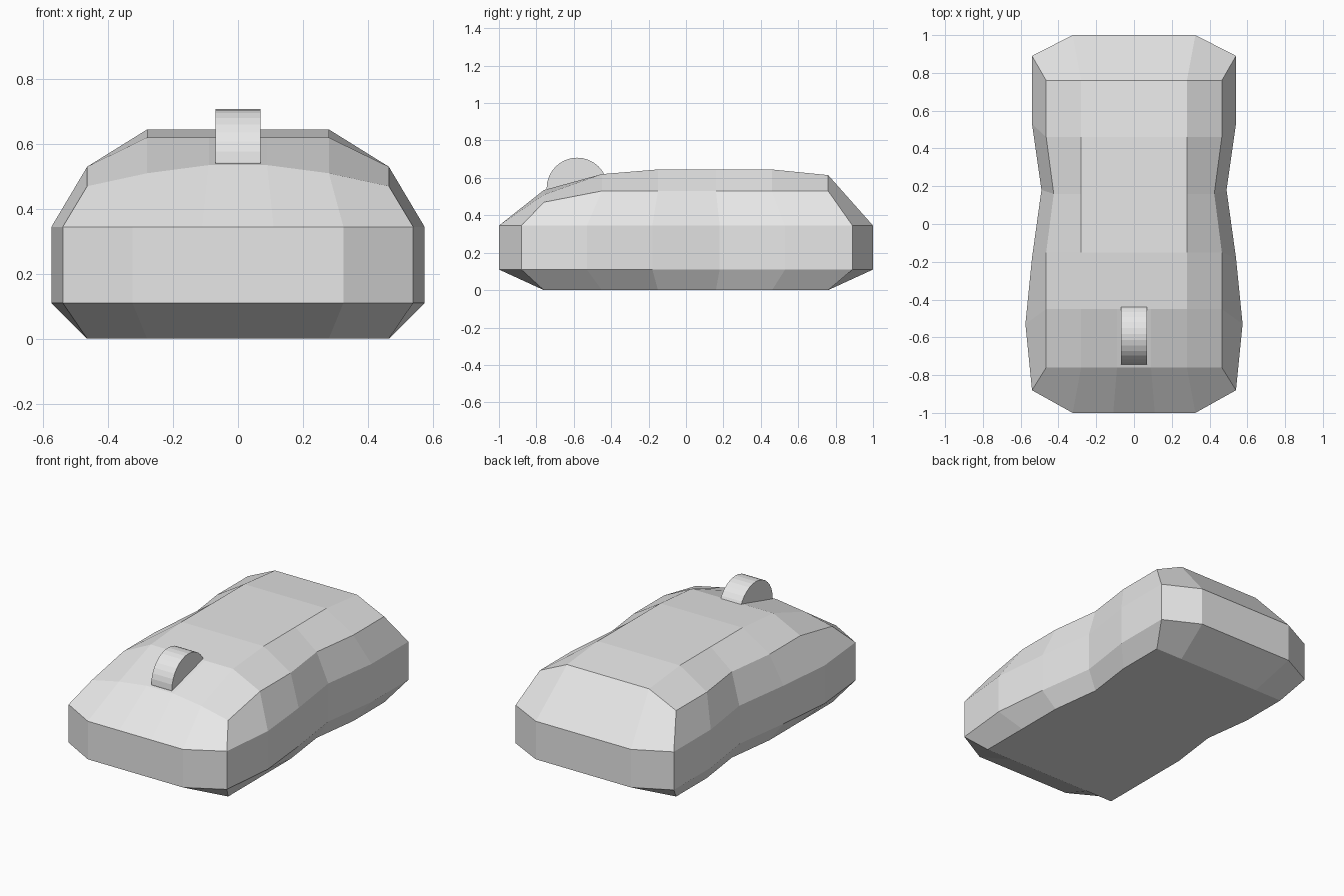
import bpy
import bmesh
import math

cube = bpy.data.objects.get("Cube")
if cube:
    bpy.data.objects.remove(cube, do_unlink=True)


def make_material(name, rgb):
    mat = bpy.data.materials.new(name)
    mat.use_nodes = True
    colour = (*rgb, 1.0)
    mat.diffuse_color = colour
    mat.node_tree.nodes["Principled BSDF"].inputs["Base Color"].default_value = colour
    return mat


grey = make_material("light grey", (0.8, 0.8, 0.8))

# Rows from front to back: y, shoulder half width, shoulder, inner and middle heights
ROWS = [
    (-0.76, 0.465, 0.47, 0.51, 0.535),
    (-0.45, 0.465, 0.53, 0.62, 0.62),
    (-0.15, 0.465, 0.53, 0.645, 0.645),
    (0.16, 0.425, 0.53, 0.645, 0.645),
    (0.46, 0.465, 0.53, 0.645, 0.645),
    (0.76, 0.465, 0.53, 0.615, 0.615),
]
# Widest outline of the right half, front to back
SIDE = [(0.54, -0.88), (0.575, -0.53), (0.54, -0.18),
        (0.49, 0.18), (0.54, 0.53), (0.54, 0.89)]
END_X = (0.325, 0.11)


def mirror_row(half):
    """Full row from the +x half, ordered from -x to +x."""
    return [(-x, y, z) for x, y, z in half] + half[::-1]


def border(grid):
    """Edge of a square grid, running round from the front -x corner."""
    return (grid[0] + [r[-1] for r in grid[1:-1]]
            + grid[-1][::-1] + [r[0] for r in grid[-2:0:-1]])


def outline(z):
    front = mirror_row([(*SIDE[0], z)] + [(x, -1, z) for x in END_X])
    back = mirror_row([(*SIDE[-1], z)] + [(x, 1, z) for x in END_X])
    right = [(x, y, z) for x, y in SIDE[1:-1]]
    left = [(-x, y, z) for x, y in SIDE[-2:0:-1]]
    return front + right + back[::-1] + left


# Body: domed top grid, upright side band and tapered underside
bm = bmesh.new()
top = [[bm.verts.new(p) for p in mirror_row([(w, y, a), (0.28, y, b), (0.09, y, c)])]
       for y, w, a, b, c in ROWS]
for r0, r1 in zip(top, top[1:]):
    for i in range(len(r0) - 1):
        bm.faces.new((r0[i], r0[i + 1], r1[i + 1], r1[i]))
rim = border(top)
rings = [rim]
rings += [[bm.verts.new(p) for p in outline(z)] for z in (0.345, 0.11)]
rings.append([bm.verts.new((v.co.x, v.co.y, 0)) for v in rim])
for upper, lower in zip(rings, rings[1:]):
    for i in range(len(upper)):
        j = (i + 1) % len(upper)
        bm.faces.new((upper[i], lower[i], lower[j], upper[j]))
bm.faces.new(rings[-1][::-1])
bmesh.ops.recalc_face_normals(bm, faces=bm.faces)
mesh = bpy.data.meshes.new("body")
bm.to_mesh(mesh)
bm.free()
body = bpy.data.objects.new("body", mesh)
bpy.context.collection.objects.link(body)
body.data.materials.append(grey)

# Scroll wheel, half sunk into the top
bpy.ops.mesh.primitive_cylinder_add(
    vertices=32, radius=0.163, depth=0.14,
    location=(0, -0.582, 0.545), rotation=(0, math.pi / 2, 0))
wheel = bpy.context.object
wheel.name = "scroll_wheel"
wheel.data.materials.append(grey)
